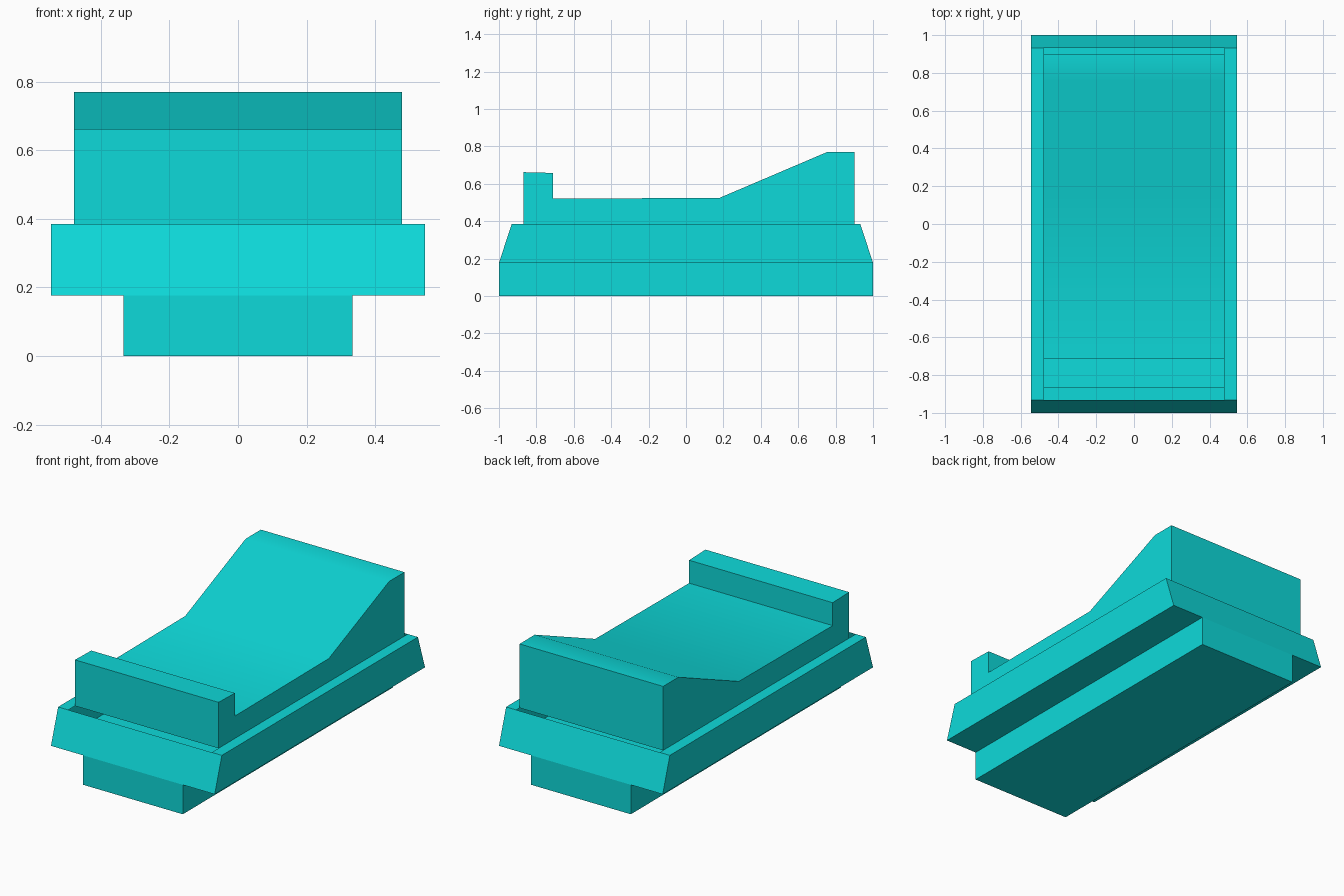
import bpy
import bmesh
from mathutils import Vector
from math import radians

cube = bpy.data.objects.get("Cube")
if cube:
    bpy.data.objects.remove(cube, do_unlink=True)

COLOUR = (0.0043, 0.7, 0.7, 1.0)
teal = bpy.data.materials.new("teal")
teal.use_nodes = True
teal.diffuse_color = COLOUR
teal.node_tree.nodes["Principled BSDF"].inputs["Base Color"].default_value = COLOUR

BASE_X, SEAT_X, SKIRT_X = 0.333, 0.478, 0.545
SKIRT_Z, RIM_Z, RIM_Y = 0.177, 0.385, 0.932


def finish(bm, name):
    bmesh.ops.recalc_face_normals(bm, faces=bm.faces[:])
    mesh = bpy.data.meshes.new(name)
    bm.to_mesh(mesh)
    bm.free()
    mesh.materials.append(teal)
    obj = bpy.data.objects.new(name, mesh)
    bpy.context.collection.objects.link(obj)
    bpy.ops.object.select_all(action="DESELECT")
    obj.select_set(True)
    bpy.context.view_layer.objects.active = obj
    bpy.ops.object.shade_smooth_by_angle(angle=radians(30))
    return obj


# Base tray: wide skirt with a narrower foot pulled down from its underside
bm = bmesh.new()
bmesh.ops.create_cube(bm, size=1)
for v in bm.verts:
    v.co = Vector((v.co.x * 2 * SKIRT_X, v.co.y * 2, RIM_Z if v.co.z > 0 else SKIRT_Z))
for x in (-SEAT_X, -BASE_X, BASE_X, SEAT_X):
    bmesh.ops.bisect_plane(bm, geom=bm.verts[:] + bm.edges[:] + bm.faces[:],
                           plane_co=(x, 0, 0), plane_no=(1, 0, 0))
bm.normal_update()
foot = [f for f in bm.faces if f.normal.z < -0.9 and abs(f.calc_center_median().x) < 0.1]
pulled = bmesh.ops.extrude_face_region(bm, geom=foot)["geom"]
for v in pulled:
    if isinstance(v, bmesh.types.BMVert):
        v.co.z = 0

# Slope the end walls inward and open the tray between its side rims
for v in bm.verts:
    if v.co.z > RIM_Z - 0.01:
        v.co.y *= RIM_Y
bm.normal_update()
opening = [f for f in bm.faces if f.normal.z > 0.9
           and f.calc_center_median().z > RIM_Z - 0.01
           and abs(f.calc_center_median().x) < SEAT_X]
bmesh.ops.delete(bm, geom=opening, context="FACES")
finish(bm, "base_tray")

# Upper body: side profile with a front lip, flat bed and raised sloping back
profile = [(-0.868, RIM_Z), (-0.868, 0.662), (-0.712, 0.658), (-0.712, 0.52),
           (0.18, 0.525), (0.755, 0.77), (0.9, 0.77), (0.9, RIM_Z)]
bm = bmesh.new()
side = bm.faces.new([bm.verts.new((-SEAT_X, y, z)) for y, z in profile])
swept = bmesh.ops.extrude_face_region(bm, geom=[side], use_keep_orig=True)["geom"]
bmesh.ops.translate(bm, vec=(2 * SEAT_X, 0, 0),
                    verts=[v for v in swept if isinstance(v, bmesh.types.BMVert)])
bmesh.ops.recalc_face_normals(bm, faces=bm.faces[:])
under = [f for f in bm.faces if all(v.co.z < RIM_Z + 0.01 for v in f.verts)]
bmesh.ops.delete(bm, geom=under, context="FACES")
finish(bm, "upper_body")
